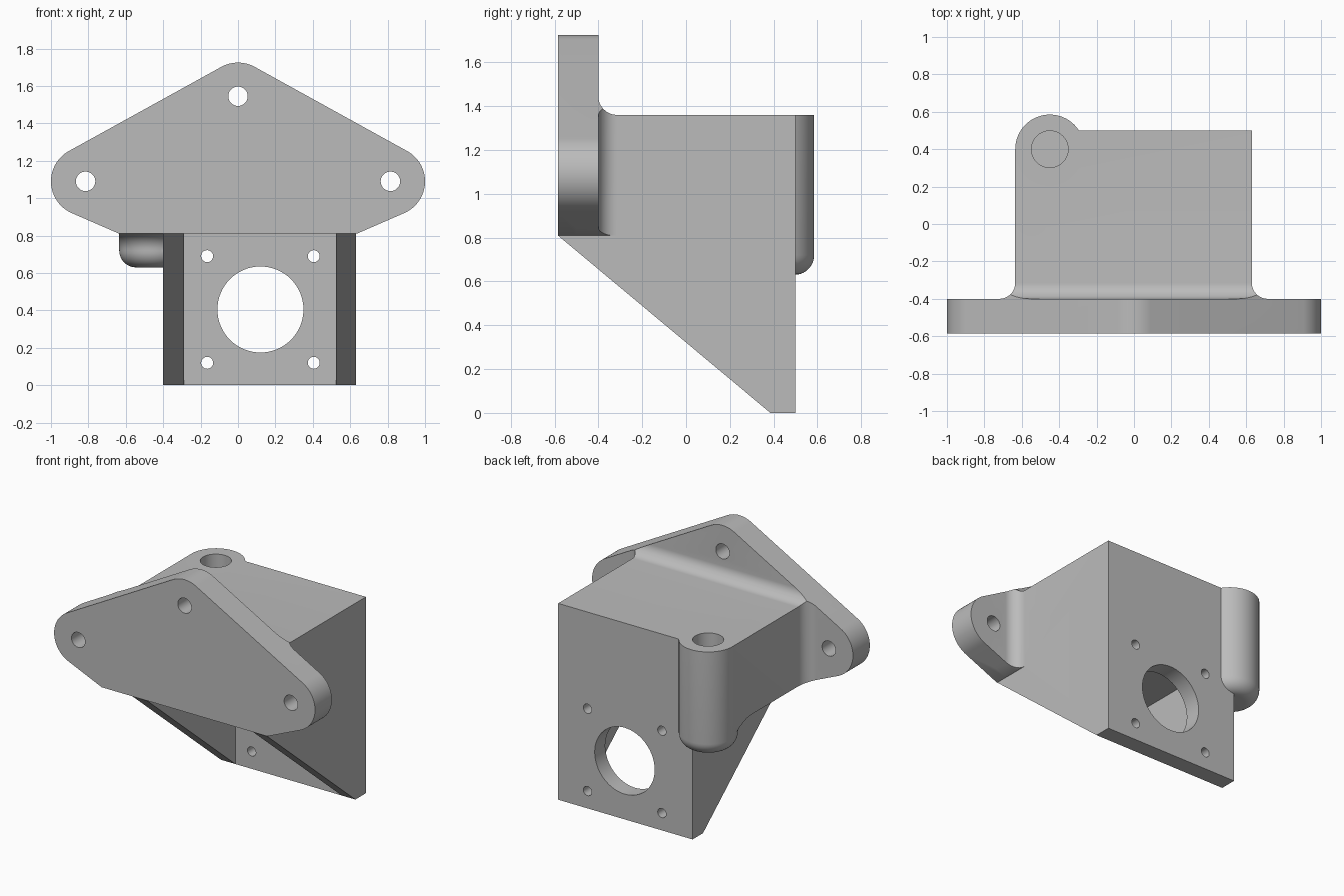
import bpy, bmesh
from math import sin, cos, radians, pi
from mathutils import Vector

if "Cube" in bpy.data.objects:
    bpy.data.objects.remove(bpy.data.objects["Cube"])

FRONT, BACK = -0.585, 0.5      # plate front, motor wall back
RIGHT, LEFT = -0.635, 0.63     # sides of the upper block
TOP, SHELF = 1.36, 0.81        # block top and underside
FILLET = 0.085
BX, BY, BR = -0.45, 0.40, 0.185  # boss centre and radius


def new_object(name, bm):
    bmesh.ops.recalc_face_normals(bm, faces=bm.faces)
    mesh = bpy.data.meshes.new(name)
    bm.to_mesh(mesh)
    bm.free()
    obj = bpy.data.objects.new(name, mesh)
    bpy.context.collection.objects.link(obj)
    return obj


def loft(name, rings):
    """Skin a list of equal-length point rings and cap both ends."""
    bm = bmesh.new()
    loops = [[bm.verts.new(p) for p in ring] for ring in rings]
    n = len(loops[0])
    for a, b in zip(loops, loops[1:]):
        for i in range(n):
            j = (i + 1) % n
            bm.faces.new((a[i], a[j], b[j], b[i]))
    bm.faces.new(loops[0])
    bm.faces.new(loops[-1])
    return new_object(name, bm)


def prism(name, outline, axis, lo, hi):
    def place(p, d):
        q = list(p)
        q.insert(axis, d)
        return Vector(q)
    return loft(name, [[place(p, d) for p in outline] for d in (lo, hi)])


def arc(cx, cy, r, start, end, steps=16):
    angles = [radians(start + (end - start) * i / steps) for i in range(steps + 1)]
    return [(cx + r * cos(a), cy + r * sin(a)) for a in angles]


def circle(cx, cy, r, steps=48):
    return arc(cx, cy, r, 0, 360, steps)[:-1]


def lathe(name, profile, steps=64):
    return loft(name, [[Vector((x, y, z)) for x, y in circle(BX, BY, r, steps)]
                       for r, z in profile])


def combine(target, tool, operation):
    mod = target.modifiers.new("join", "BOOLEAN")
    mod.operation, mod.solver, mod.object = operation, "EXACT", tool
    bpy.context.view_layer.update()
    graph = bpy.context.evaluated_depsgraph_get()
    result = bpy.data.meshes.new_from_object(target.evaluated_get(graph))
    target.modifiers.clear()
    target.data = result
    bpy.data.objects.remove(tool)


# Mounting plate: rounded triangle with a flat foot
half = arc(0, 1.54, BR, 90, 61, 8) + arc(0.815, 1.09, BR, 61, -67, 28) + [(0.635, SHELF)]
outline = half + [(-x, z) for x, z in reversed(half[1:])]
bracket = prism("mounting_bracket", outline, 1, FRONT, -0.4)

# Concave fillet running around the block where it meets the plate
rings = []
for i in range(13):
    a = pi / 2 * i / 12
    grow, y = FILLET * (1 - sin(a)), -0.4 + FILLET * (1 - cos(a))
    x0, x1, z1 = RIGHT - grow, LEFT + grow, TOP + grow
    rings.append([Vector((x, y, z)) for x, z in
                  ((x0, SHELF), (x1, SHELF), (x1, z1), (x0, z1))])
rings.insert(0, [p - Vector((0, 0.1, 0)) for p in rings[0]])
flare = loft("plate_fillet", rings)
combine(flare, prism("fillet_limit", outline, 1, -1, 1), "INTERSECT")
combine(bracket, flare, "UNION")

# Upper block, with its rear corner left to the round boss
footprint = [(RIGHT, -0.5), (LEFT, -0.5), (LEFT, BACK), (BX, BACK), (BX, BY), (RIGHT, BY)]
combine(bracket, prism("upper_block", footprint, 2, SHELF, TOP), "UNION")

# Sloped side cheeks and motor wall, hollowed later
cheek = [(FRONT, SHELF), (0.385, 0), (BACK, 0), (BACK, 1.2), (-0.5, 1.2), (-0.5, 0.85)]
combine(bracket, prism("sloped_body", cheek, 0, -0.4, LEFT), "UNION")

# Round boss with a rolled lower edge
roll = arc(BR - 0.09, 0.72, 0.09, -90, 0, 10)
combine(bracket, lathe("boss", roll + [(BR, TOP)]), "UNION")

# Cove between the boss and the underside of the block
cove = arc(BR + 0.09, 0.72, 0.09, 180, 90, 10)
skirt = lathe("boss_cove", cove + [(BR + 0.09, 0.9)])
combine(skirt, prism("cove_limit", footprint, 2, 0.5, 0.88), "INTERSECT")
combine(bracket, skirt, "UNION")

# Open pocket between the cheeks
pocket = [(-0.29, -1), (0.525, -1), (0.525, 0.385), (-0.29, 0.385)]
combine(bracket, prism("pocket", pocket, 2, -1, SHELF), "DIFFERENCE")

# Plate bolt holes
for x, z in ((0, 1.545), (-0.815, 1.09), (0.815, 1.09)):
    combine(bracket, prism("bolt_hole", circle(x, z, 0.052), 1, -1, -0.2), "DIFFERENCE")

# Motor opening and its four screw holes
MX, MZ = 0.12, 0.405
combine(bracket, prism("motor_hole", circle(MX, MZ, 0.23, 64), 1, 0.2, 1), "DIFFERENCE")
for sx in (-1, 1):
    for sz in (-1, 1):
        hole = circle(MX + sx * 0.285, MZ + sz * 0.285, 0.032, 32)
        combine(bracket, prism("screw_hole", hole, 1, 0.2, 1), "DIFFERENCE")

# Blind bore in the boss
combine(bracket, lathe("boss_bore", [(0.098, 0.82), (0.098, 1.5)]), "DIFFERENCE")

# Single grey finish
grey = bpy.data.materials.new("plain_grey")
grey.use_nodes = True
colour = (0.5, 0.5, 0.5, 1)
grey.diffuse_color = colour
grey.node_tree.nodes["Principled BSDF"].inputs["Base Color"].default_value = colour
bracket.data.materials.clear()
bracket.data.materials.append(grey)
for face in bracket.data.polygons:
    face.material_index = 0

bpy.ops.object.select_all(action="DESELECT")
bracket.select_set(True)
bpy.context.view_layer.objects.active = bracket
bpy.ops.object.shade_smooth_by_angle(angle=radians(30))
